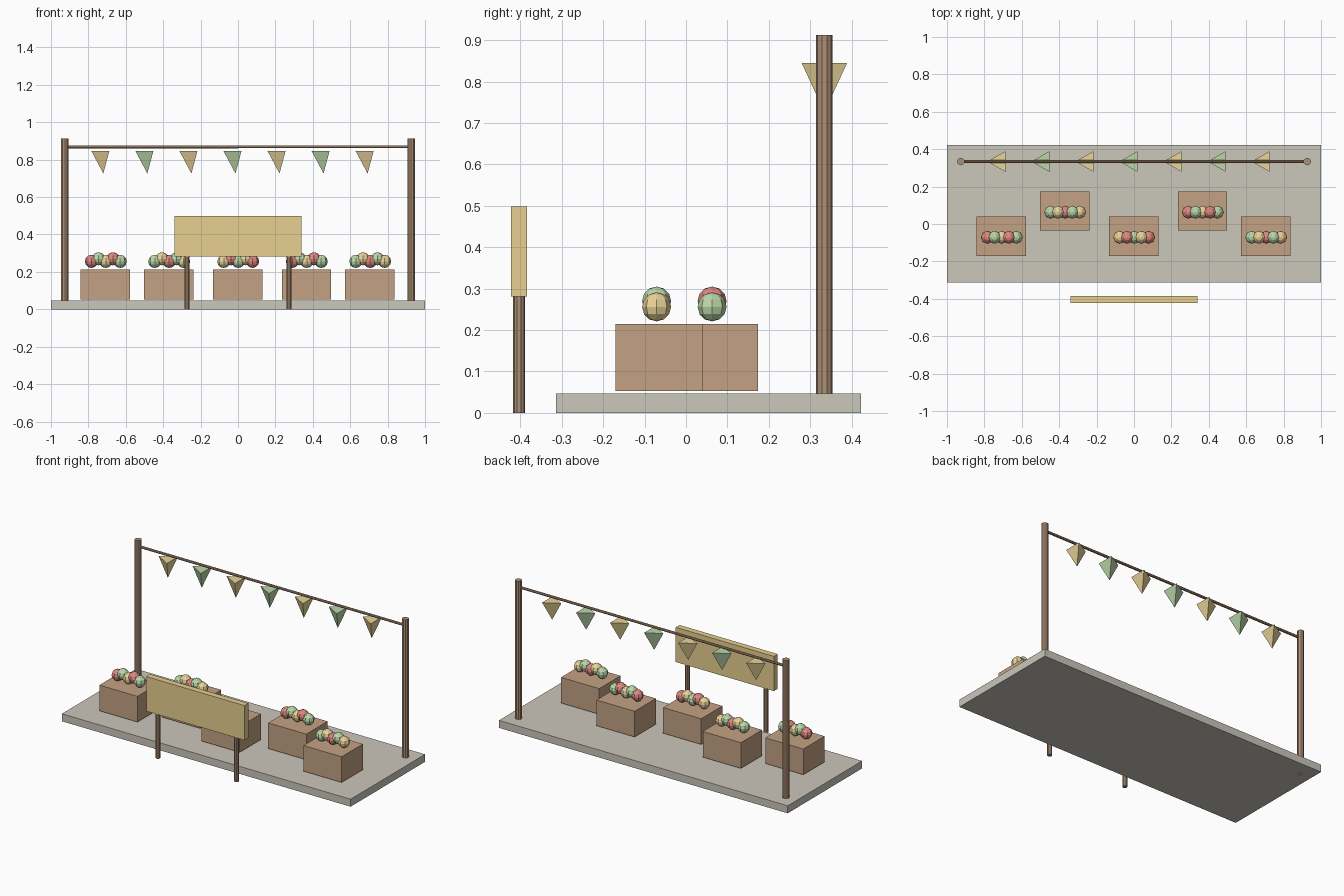
import bpy, bmesh
from math import radians, cos, sin
from mathutils import Matrix, Vector

if "Cube" in bpy.data.objects:
    bpy.data.objects.remove(bpy.data.objects["Cube"])


def material(name, rgb):
    m = bpy.data.materials.new(name)
    m.diffuse_color = (*rgb, 1)
    m.use_nodes = True
    m.node_tree.nodes["Principled BSDF"].inputs["Base Color"].default_value = m.diffuse_color
    return m


STONE = material("stone", (0.60, 0.57, 0.50))
CRATE = material("crate_wood", (0.55, 0.36, 0.23))
POLE = material("pole_wood", (0.42, 0.28, 0.18))
GOLD = material("gold", (0.80, 0.63, 0.28))
YELLOW = material("yellow", (0.82, 0.66, 0.32))
GREEN = material("green", (0.50, 0.68, 0.40))
RED = material("red", (0.74, 0.25, 0.22))


def finish(name, bm, mat):
    bmesh.ops.recalc_face_normals(bm, faces=bm.faces)
    me = bpy.data.meshes.new(name)
    bm.to_mesh(me)
    bm.free()
    me.materials.append(mat)
    ob = bpy.data.objects.new(name, me)
    bpy.context.collection.objects.link(ob)
    return ob


def box(name, lo, hi, mat):
    lo, hi = Vector(lo), Vector(hi)
    bm = bmesh.new()
    bmesh.ops.create_cube(bm, size=1, matrix=Matrix.Translation((lo + hi) / 2)
                          @ Matrix.Diagonal((*(hi - lo), 1)))
    return finish(name, bm, mat)


def rod(name, a, b, r, mat, sides=10):
    a, b = Vector(a), Vector(b)
    d = b - a
    # vertical rods keep their default orientation
    rot = Matrix.Rotation(radians(90), 4, 'Y') if abs(d.x) > abs(d.z) else Matrix()
    bm = bmesh.new()
    bmesh.ops.create_cone(bm, cap_ends=True, segments=sides, radius1=r, radius2=r,
                          depth=d.length, matrix=Matrix.Translation((a + b) / 2) @ rot)
    return finish(name, bm, mat)


def fruit(name, centre, mat):
    bm = bmesh.new()
    bmesh.ops.create_uvsphere(bm, u_segments=8, v_segments=6, radius=0.035,
                              matrix=Matrix.Translation(centre))
    return finish(name, bm, mat)


def pennant(name, x, y, top, tip, r, mat):
    # three-sided cone pointing down, one corner towards -x
    bm = bmesh.new()
    ring = [bm.verts.new((x + r * cos(radians(a)), y + r * sin(radians(a)), top))
            for a in (60, 180, 300)]
    apex = bm.verts.new((x, y, tip))
    bm.faces.new(ring)
    for i in range(3):
        bm.faces.new((ring[i], ring[(i + 1) % 3], apex))
    return finish(name, bm, mat)


# platform
box("platform", (-1, -0.314, 0), (1, 0.422, 0.047), STONE)

# crates with a row of fruit each
colours = (RED, GREEN, YELLOW)
for i, x in enumerate((-0.709, -0.370, -0.001, 0.366, 0.705)):
    y = 0.069 if i % 2 else -0.065
    box(f"crate_{i}", (x - 0.132, y - 0.105, 0.053), (x + 0.132, y + 0.105, 0.214), CRATE)
    for k in range(5):
        fruit(f"fruit_{i}_{k}", (x + 0.002 + 0.0385 * (k - 2), y - 0.006,
                                 0.256 + 0.014 * (k % 2)), colours[(i + k) % 3])

# rear posts and the line between them
PY = 0.334
for side, s in (("left", -1), ("right", 1)):
    rod(f"post_{side}", (s * 0.926, PY, 0), (s * 0.926, PY, 0.912), 0.02, POLE)
rod("bunting_line", (-0.926, PY, 0.869), (0.926, PY, 0.869), 0.008, POLE, 8)

# bunting
for i in range(7):
    pennant(f"pennant_{i}", -0.72 + 0.2355 * i, PY, 0.845, 0.726, 0.0635,
            GREEN if i % 2 else YELLOW)

# front sign board on two legs
box("sign_board", (-0.34, -0.422, 0.281), (0.34, -0.384, 0.498), GOLD)
for side, s in (("left", -1), ("right", 1)):
    rod(f"sign_leg_{side}", (s * 0.272, -0.403, 0), (s * 0.272, -0.403, 0.283), 0.0142, POLE)
